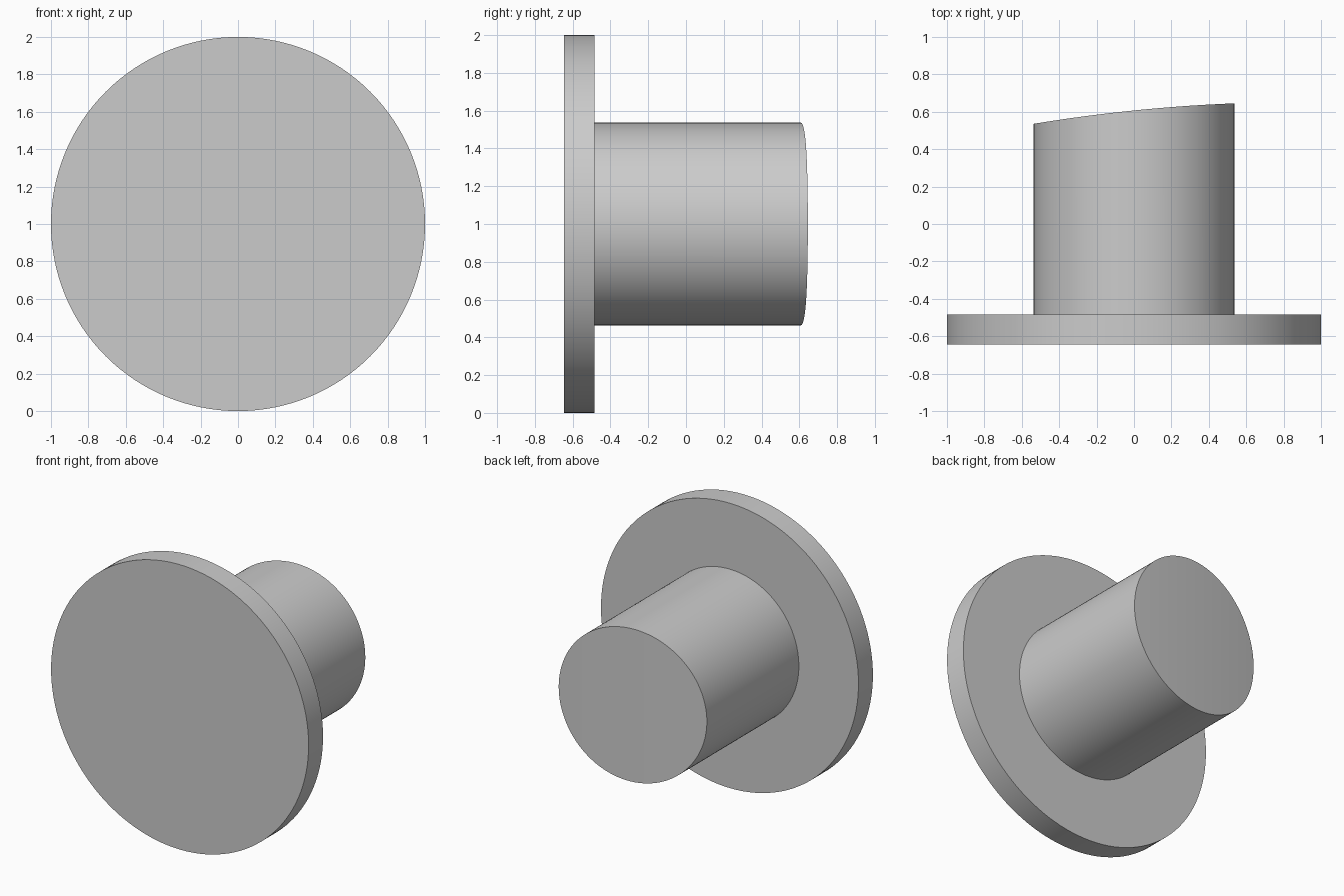
import bpy, bmesh, math

cube = bpy.data.objects.get("Cube")
if cube:
    bpy.data.objects.remove(cube, do_unlink=True)

SEGMENTS = 128
CENTRE_Z = 1.0

grey = bpy.data.materials.new("light grey")
grey.use_nodes = True
colour = (0.6, 0.6, 0.6, 1)
grey.diffuse_color = colour
grey.node_tree.nodes["Principled BSDF"].inputs["Base Color"].default_value = colour


def round_bar(name, radius, front, back):
    """Solid disc along y; back(x) gives the depth of its rear face."""
    bm = bmesh.new()
    near, far = [], []
    for i in range(SEGMENTS):
        a = math.tau * i / SEGMENTS
        x, z = radius * math.cos(a), CENTRE_Z + radius * math.sin(a)
        near.append(bm.verts.new((x, front, z)))
        far.append(bm.verts.new((x, back(x), z)))
    bm.faces.new(near)
    for i in range(SEGMENTS):
        j = (i + 1) % SEGMENTS
        bm.faces.new((near[i], near[j], far[j], far[i]))
    # rear face in upright strips, so that it can curve across x
    for i in range(SEGMENTS // 2):
        corners = (far[i], far[i + 1], far[-i - 1], far[-i])
        bm.faces.new(list(dict.fromkeys(corners)))
    bmesh.ops.recalc_face_normals(bm, faces=bm.faces)
    mesh = bpy.data.meshes.new(name)
    bm.to_mesh(mesh)
    bm.free()
    mesh.materials.append(grey)
    obj = bpy.data.objects.new(name, mesh)
    bpy.context.collection.objects.link(obj)
    bpy.ops.object.select_all(action="DESELECT")
    obj.select_set(True)
    bpy.context.view_layer.objects.active = obj
    bpy.ops.object.shade_smooth_by_angle(angle=math.radians(30))


# Wide flange at the front
round_bar("flange", 1.0, -0.645, lambda x: -0.485)

# Stem with a slanted, gently curved end
round_bar("stem", 0.537, -0.485, lambda x: 0.607 + 0.102 * x - 0.058 * x * x)
